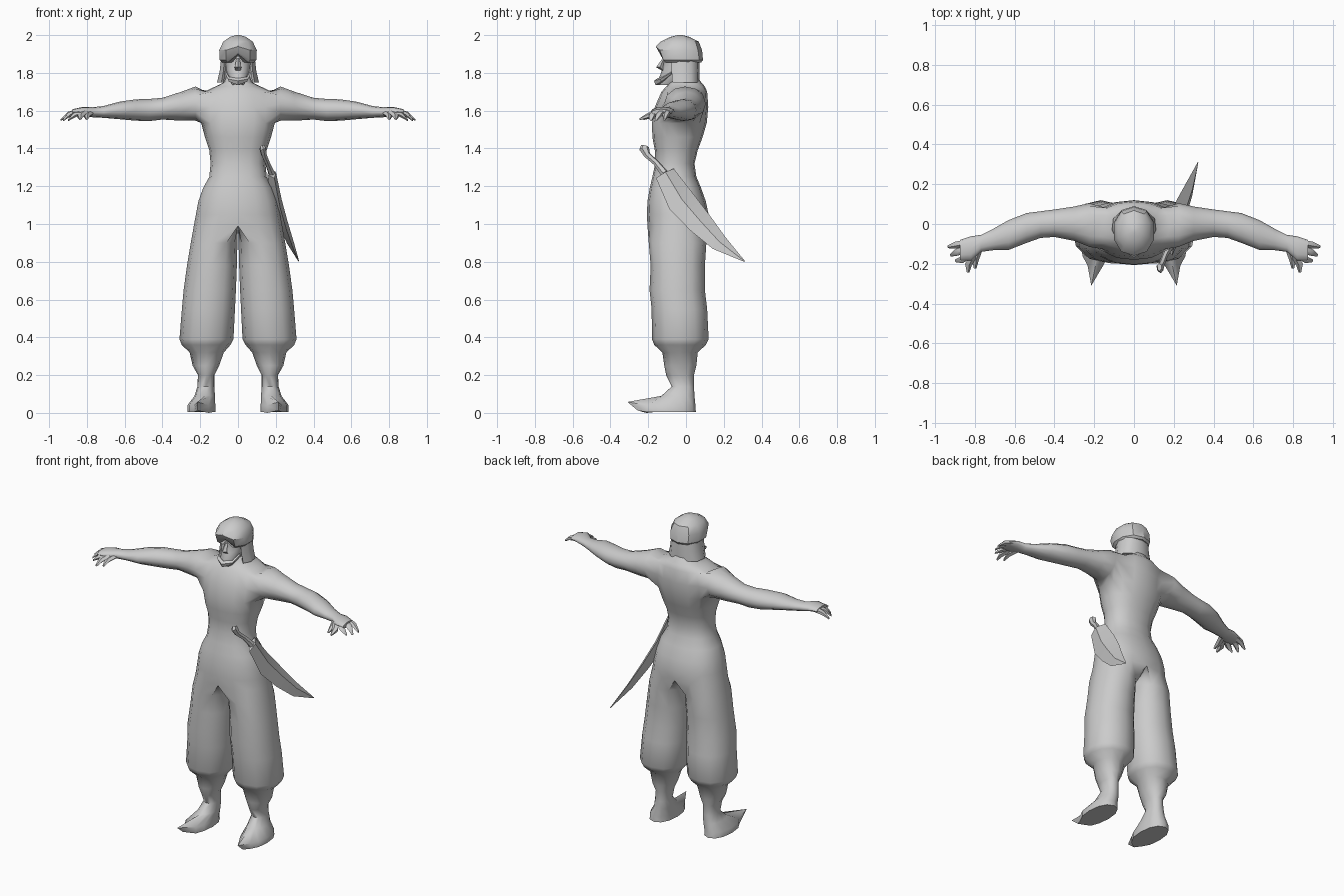
import bpy, bmesh, math
from mathutils import Vector

if "Cube" in bpy.data.objects:
    bpy.data.objects.remove(bpy.data.objects["Cube"])

grey = bpy.data.materials.new("plain_grey")
grey.diffuse_color = (0.6, 0.6, 0.6, 1)
grey.use_nodes = True
grey.node_tree.nodes["Principled BSDF"].inputs["Base Color"].default_value = grey.diffuse_color


def finish(bm, name, mirror=False, angle=45):
    bmesh.ops.recalc_face_normals(bm, faces=bm.faces)
    me = bpy.data.meshes.new(name)
    bm.to_mesh(me)
    bm.free()
    for p in me.polygons:
        p.use_smooth = True
    me.set_sharp_from_angle(angle=math.radians(angle))
    me.materials.append(grey)
    ob = bpy.data.objects.new(name, me)
    bpy.context.collection.objects.link(ob)
    if mirror:
        m = ob.modifiers.new("mirror", 'MIRROR')
        m.use_clip = True
        m.merge_threshold = 0.0005
    return ob


def power(v, p):
    return math.copysign(abs(v) ** p, v)


def oval(z, x0, x1, y0, y1, angles, p=0.9):
    """Points of a level oval between x0..x1 and y0..y1."""
    cx, cy, rx, ry = (x0 + x1) / 2, (y0 + y1) / 2, (x1 - x0) / 2, (y1 - y0) / 2
    return [Vector((cx + rx * power(math.cos(math.radians(a)), p),
                    cy + ry * power(math.sin(math.radians(a)), p), z)) for a in angles]


def add(bm, pts):
    return [bm.verts.new(p) for p in pts]


def bridge(bm, a, b, closed=True, skip=()):
    n = len(a)
    for i in range(n if closed else n - 1):
        if i not in skip:
            j = (i + 1) % n
            bm.faces.new((a[i], a[j], b[j], b[i]))


def loft(bm, rings, closed=True, caps=True):
    vs = [add(bm, r) for r in rings]
    for a, b in zip(vs, vs[1:]):
        bridge(bm, a, b, closed)
    if caps:
        bm.faces.new(vs[0])
        bm.faces.new(vs[-1])
    return vs


def tube(bm, path, side, n=6):
    """Loft along (position, radius across, radius along side)."""
    side = Vector(side).normalized()
    pos = [Vector(p[0]) for p in path]
    rings = []
    for i, (_, r1, r2) in enumerate(path):
        t = (pos[min(i + 1, len(pos) - 1)] - pos[max(i - 1, 0)]).normalized()
        u = t.cross(side).normalized()
        rings.append([pos[i] + u * r1 * math.cos(k * math.tau / n)
                      + side * r2 * math.sin(k * math.tau / n) for k in range(n)])
    loft(bm, rings)


# Body: half torso, arm and leg, mirrored
bm = bmesh.new()
HALF = [-90 + 22.5 * i for i in range(9)]
FULL = [-120 + 30 * i for i in range(12)]
torso = [  # z, half width, front y, back y
    (1.80, .055, -.07, .05), (1.75, .075, -.085, .08), (1.728, .12, -.105, .1),
    (1.70, .18, -.13, .112), (1.62, .195, -.165, .118), (1.535, .195, -.18, .11),
    (1.46, .175, -.178, .088), (1.39, .152, -.165, .062), (1.32, .145, -.163, .045),
    (1.25, .152, -.178, .055), (1.19, .185, -.192, .08), (1.12, .21, -.204, .105),
    (1.05, .223, -.207, .12), (.99, .234, -.204, .117)]
rows = []
for z, w, f, b in torso:
    pts = oval(z, -w, w, f, b, HALF, .85)
    pts[0].x = pts[8].x = 0
    rows.append(add(bm, pts))
for k, (a, b) in enumerate(zip(rows, rows[1:])):
    bridge(bm, a, b, False, skip=(2, 3, 4, 5) if k in (3, 4) else ())

# Arm grows out of the shoulder opening
last = rows[5][2:7] + [rows[4][6]] + rows[3][6:1:-1] + [rows[4][2]]
for x, z0, z1, y0, y1 in [
        (.225, 1.547, 1.728, -.115, .105), (.30, 1.547, 1.70, -.085, .088),
        (.40, 1.553, 1.668, -.065, .073), (.47, 1.545, 1.662, -.07, .064),
        (.54, 1.547, 1.66, -.095, .055), (.63, 1.555, 1.647, -.13, .02),
        (.71, 1.562, 1.625, -.132, -.025), (.77, 1.565, 1.618, -.14, -.055),
        (.82, 1.575, 1.62, -.185, -.062), (.875, 1.575, 1.608, -.182, -.08)]:
    cy, cz = (y0 + y1) / 2, (z0 + z1) / 2
    ring = add(bm, [(x, cy + (y1 - y0) / 2 * math.cos(math.radians(30 * (k - 5))),
                     cz + (z1 - z0) / 2 * math.sin(math.radians(30 * (k - 5))))
                    for k in range(12)])
    bridge(bm, last, ring)
    last = ring
bm.faces.new(last)

# Baggy trouser leg, ankle and foot
mid = add(bm, [(0, y, .99) for y in (.04, -.04, -.12)])
last = rows[-1] + mid
for z, x0, x1, y0, y1 in [
        (.90, .003, .25, -.197, .108), (.78, .006, .27, -.187, .1),
        (.65, .011, .288, -.193, .1), (.55, .016, .297, -.182, .112),
        (.39, .024, .31, -.18, .12), (.36, .04, .298, -.168, .105),
        (.32, .075, .256, -.125, .062), (.25, .10, .24, -.115, .055),
        (.20, .125, .212, -.105, .042), (.14, .125, .215, -.075, .042),
        (.09, .122, .23, -.13, .045), (.04, .12, .268, -.225, .05),
        (.005, .12, .268, -.225, .052)]:
    pts = oval(z, x0, x1, y0, y1, FULL)
    if z == .04:  # upturned toe
        pts[1] = Vector((.215, -.31, .058))
    if z == .005:
        pts[1] = Vector((.213, -.255, .012))
    ring = add(bm, pts)
    bridge(bm, last, ring)
    last = ring
bm.faces.new(last)
for v in bm.verts:
    if v.co.z == min(u.co.z for u in bm.verts):
        v.co.z = 0
finish(bm, "body", True, 60)

# Fingers and thumb
bm = bmesh.new()
for base, knuckle, tip in [
        ((.85, -.095, 1.594), (.90, -.105, 1.582), (.938, -.115, 1.552)),
        ((.85, -.125, 1.594), (.895, -.142, 1.58), (.925, -.158, 1.55)),
        ((.83, -.155, 1.594), (.87, -.18, 1.575), (.90, -.185, 1.55)),
        ((.81, -.16, 1.592), (.835, -.205, 1.572), (.835, -.245, 1.555)),
        ((.78, -.125, 1.588), (.80, -.18, 1.575), (.80, -.225, 1.555))]:
    tube(bm, [(base, .019, .015), (knuckle, .019, .014), (tip, .007, .006)], (0, 0, 1), 5)
finish(bm, "fingers", True)

# Head with nose and beard
ROUND = [-90 + 36 * i for i in range(10)]
bm = bmesh.new()
loft(bm, [oval(z, -w, w, f, b, ROUND) for z, w, f, b in [
    (1.735, .03, -.145, -.06), (1.775, .055, -.142, 0), (1.82, .065, -.125, .04),
    (1.86, .07, -.118, .05), (1.92, .072, -.125, .05), (1.95, .06, -.11, .04)]])
finish(bm, "head")
bm = bmesh.new()
tube(bm, [((0, -.118, 1.875), .008, .008), ((0, -.138, 1.83), .018, .02),
          ((0, -.12, 1.812), .014, .008)], (0, 1, 0), 4)
finish(bm, "nose")
bm = bmesh.new()
tube(bm, [((x, y, z), r, r) for x, y, z, r in [
    (-.062, -.075, 1.80, .008), (-.045, -.125, 1.765, .014), (0, -.15, 1.752, .02),
    (.045, -.125, 1.765, .014), (.062, -.075, 1.80, .008)]], (0, .3, 1), 5)
finish(bm, "beard")

# Neck cloth hanging from the turban, open at the face
bm = bmesh.new()
ARC = [-42 + 33 * i for i in range(9)]
outer = [oval(z, -w, w, f, b, ARC, .8) for z, w, f, b in
         [(1.88, .09, -.10, .07), (1.81, .098, -.10, .072), (1.75, .112, -.095, .07)]]
inner = [oval(z, -w, w, f, b, ARC, .8) for z, w, f, b in
         [(1.75, .095, -.08, .055), (1.88, .075, -.085, .055)]]
rings = outer + inner
vs = loft(bm, rings, False, False)
bridge(bm, vs[-1], vs[0], False)
for i in (0, -1):
    bm.faces.new([r[i] for r in vs])
finish(bm, "neck_cloth", angle=40)

# Turban with a raised peak over the brow
bm = bmesh.new()
rings = [oval(z, -w, w, f, b, ROUND) for z, w, f, b in [
    (1.855, .088, -.125, .08), (1.868, .102, -.14, .09), (1.92, .104, -.16, .085),
    (1.965, .082, -.135, .068), (1.99, .045, -.085, .02), (2.0, .012, -.045, -.02)]]
rings[0][0].z, rings[1][0].z = 1.90, 1.91
rings[2][0].z = 1.94
loft(bm, rings)
finish(bm, "turban", angle=35)

# Curved sword: scabbard, hilt and pommel
across = (1, .12, .35)
bm = bmesh.new()
tube(bm, [((.178, -.112, 1.268), .055, .024), ((.203, -.025, 1.12), .078, .03),
          ((.238, .075, 1.005), .068, .026), ((.278, .175, .90), .048, .018),
          ((.322, .31, .802), .003, .002)], across, 4)
finish(bm, "scabbard", angle=30)
bm = bmesh.new()
tube(bm, [((.178, -.115, 1.27), .022, .018), ((.155, -.16, 1.325), .016, .014),
          ((.138, -.205, 1.365), .018, .015), ((.13, -.222, 1.40), .027, .018),
          ((.128, -.218, 1.413), .02, .012)], across, 6)
finish(bm, "hilt", angle=35)
